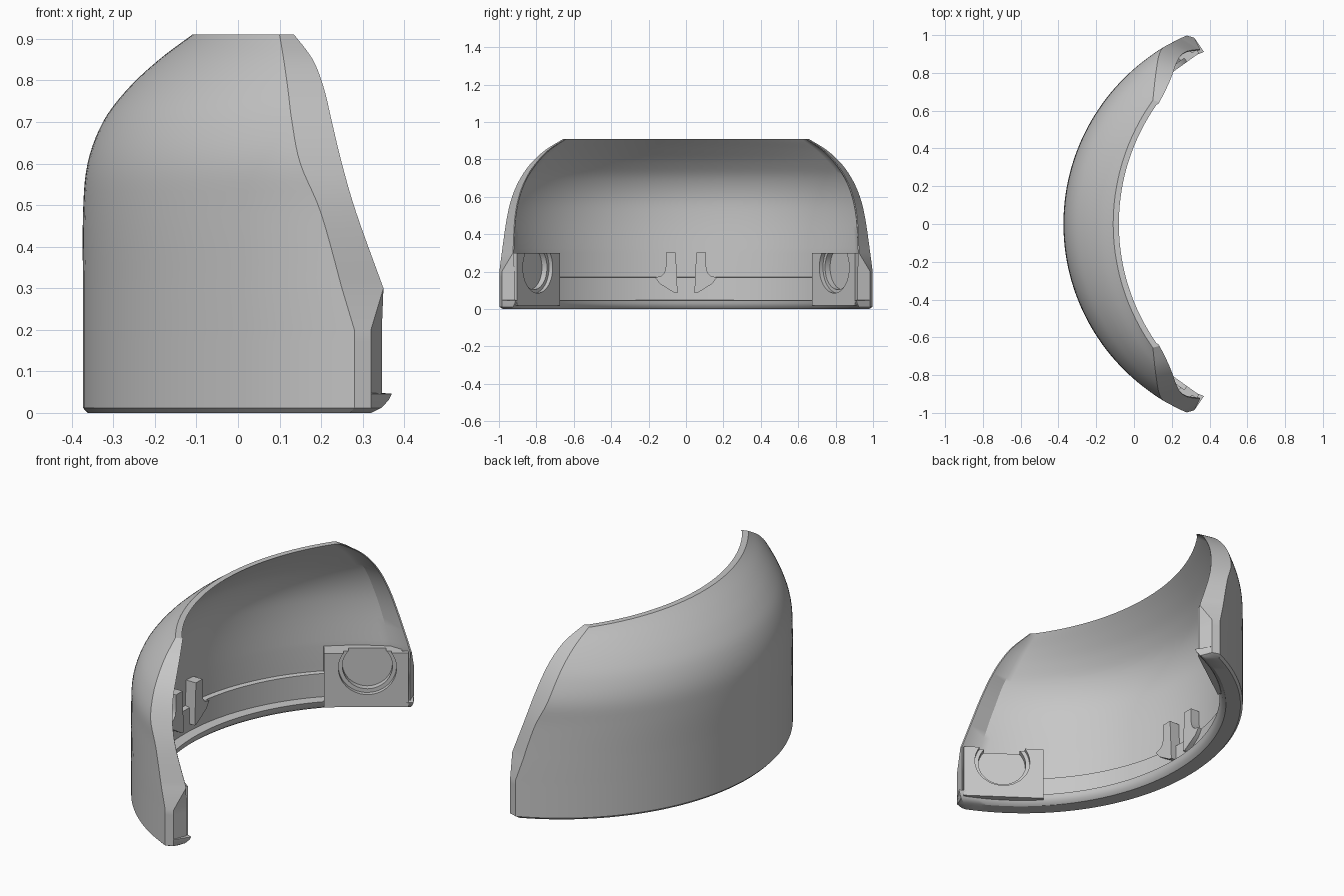
import bpy, bmesh, math
from mathutils import Vector

cube = bpy.data.objects.get("Cube")
if cube:
    bpy.data.objects.remove(cube, do_unlink=True)

grey = bpy.data.materials.new("plain_grey")
grey.use_nodes = True
grey.diffuse_color = (0.57, 0.57, 0.57, 1)
grey.node_tree.nodes["Principled BSDF"].inputs["Base Color"].default_value = (0.57, 0.57, 0.57, 1)


def finish(name, bm):
    bmesh.ops.recalc_face_normals(bm, faces=bm.faces)
    mesh = bpy.data.meshes.new(name)
    bm.to_mesh(mesh)
    bm.free()
    obj = bpy.data.objects.new(name, mesh)
    bpy.context.collection.objects.link(obj)
    mesh.materials.append(grey)
    bpy.ops.object.select_all(action='DESELECT')
    obj.select_set(True)
    bpy.context.view_layer.objects.active = obj
    bpy.ops.object.shade_smooth_by_angle(angle=math.radians(30))


def arc(z, middle, end_x, end_y, steps=64):
    """Circular arc at height z through the middle and both end points."""
    depth = end_x - middle
    radius = (depth ** 2 + end_y ** 2) / (2 * depth)
    half = math.asin(end_y / radius)
    return [Vector((middle + radius * (1 - math.cos(half * t)), radius * math.sin(half * t), z))
            for t in (2 * i / steps - 1 for i in range(steps + 1))]


def smooth_rows(rows, steps=5):
    """Catmull-Rom resampling of the level table."""
    out = []
    for i in range(len(rows) - 1):
        p = [rows[max(i - 1, 0)], rows[i], rows[i + 1], rows[min(i + 2, len(rows) - 1)]]
        for k in range(steps):
            t = k / steps
            out.append([b + 0.5 * t * (c - a + t * (2*a - 5*b + 4*c - d + t * (3*(b - c) + d - a)))
                        for a, b, c, d in zip(*p)])
    return out + [list(rows[-1])]


# Levels: height, middle x / end x / end y of the outer arc, the same of the inner arc,
# then x and y of the end lip and (lower levels) of the heel behind it
lower = [
    (0.0, -0.362, 0.27, 0.98, -0.285, 0.305, 0.925, 0.3, 0.965, 0.32, 0.935),
    (0.012, -0.373, 0.28, 0.998, -0.27, 0.335, 0.915, 0.32, 0.985, 0.345, 0.925),
    (0.03, -0.373, 0.28, 0.998, -0.262, 0.352, 0.91, 0.32, 0.985, 0.362, 0.915),
    (0.046, -0.373, 0.28, 0.998, -0.258, 0.36, 0.907, 0.32, 0.985, 0.37, 0.912),
    (0.048, -0.373, 0.28, 0.998, -0.311, 0.3, 0.935, 0.32, 0.985, 0.346, 0.918),
    (0.168, -0.373, 0.28, 0.998, -0.313, 0.3, 0.935, 0.32, 0.985, 0.346, 0.918),
    (0.172, -0.373, 0.28, 0.998, -0.338, 0.27, 0.94, 0.32, 0.985, 0.346, 0.918),
    (0.2, -0.373, 0.28, 0.998, -0.338, 0.27, 0.94, 0.32, 0.985, 0.346, 0.918),
]
upper = [
    (0.3, -0.373, 0.25, 0.985, -0.338, 0.235, 0.92, 0.35, 0.925),
    (0.48, -0.373, 0.2, 0.959, -0.337, 0.185, 0.908, 0.285, 0.916),
    (0.6, -0.362, 0.15, 0.93, -0.325, 0.155, 0.885, 0.25, 0.894),
    (0.7, -0.325, 0.13, 0.885, -0.286, 0.14, 0.845, 0.226, 0.855),
    (0.78, -0.265, 0.12, 0.828, -0.222, 0.13, 0.785, 0.207, 0.802),
    (0.85, -0.19, 0.11, 0.752, -0.148, 0.125, 0.715, 0.18, 0.735),
    (0.91, -0.11, 0.1, 0.655, -0.08, 0.12, 0.632, 0.135, 0.645),
]
levels = lower + [r + [r[7] - 0.004, r[8] - 0.006] for r in smooth_rows(upper)]

# Thin curved shell with thickened, faceted ends
bm = bmesh.new()
rings = []
for z, om, ox, oy, im, ix, iy, lx, ly, hx, hy in levels:
    loop = arc(z, om, ox, oy) + [Vector((lx, ly, z)), Vector((hx, hy, z))]
    loop += arc(z, im, ix, iy)[::-1] + [Vector((hx, -hy, z)), Vector((lx, -ly, z))]
    rings.append([bm.verts.new(v) for v in loop])
n = len(rings[0])
for a, b in zip(rings, rings[1:]):
    for i in range(n):
        j = (i + 1) % n
        bm.faces.new((a[i], a[j], b[j], b[i]))
cols = (n - 4) // 2
for ring in (rings[0], rings[-1]):
    out, inn = ring[:cols], ring[cols + 2:2 * cols + 2][::-1]
    for i in range(cols - 1):
        bm.faces.new((out[i], out[i + 1], inn[i + 1], inn[i]))
    bm.faces.new((out[-1], ring[cols], ring[cols + 1], inn[-1]))
    bm.faces.new((out[0], inn[0], ring[-2], ring[-1]))
finish("curved_shell", bm)


def prism(name, profile, place, near, far):
    """Extrude a flat profile between two depths."""
    bm = bmesh.new()
    a = [bm.verts.new(place(u, v, near)) for u, v in profile]
    b = [bm.verts.new(place(u, v, far)) for u, v in profile]
    bm.faces.new(a)
    bm.faces.new(b[::-1])
    for i in range(len(a)):
        j = (i + 1) % len(a)
        bm.faces.new((a[i], a[j], b[j], b[i]))
    finish(name, bm)


def notched(width, low, high, radius, centre_u=0.205, centre_v=0.222):
    """Rectangle with a round notch open at the top."""
    top = math.asin((high - centre_v) / radius)
    sweep = [top - (math.pi + 2 * top) * i / 32 for i in range(33)]
    notch = [(centre_u + radius * math.cos(a), centre_v + radius * math.sin(a)) for a in sweep]
    return [(0, low), (width, low), (width, high)] + notch + [(0, high)]


for side, label in ((1, "left"), (-1, "right")):
    # End pad with stepped round socket, lying along the chord of the wall
    start, end = Vector((0.015, 0.683)), Vector((0.338, 0.914))
    along = (end - start).normalized()
    inward = Vector((along.y, -along.x))
    width = (end - start).length
    short = width - 0.03

    def on_pad(u, v, depth):
        p = start + along * u + inward * depth
        return Vector((p.x, p.y * side, v))

    prism(label + "_end_pad", notched(width, 0.02, 0.3, 0.137), on_pad, -0.012, 0.012)
    prism(label + "_socket_rim", notched(short, 0.02, 0.3, 0.118), on_pad, -0.045, -0.012)
    back = [(0, 0.02), (short, 0.02), (short, 0.3), (0, 0.3)]
    prism(label + "_socket_back", back, on_pad, -0.088, -0.045)

    # Upright clip post with a flared foot
    post = [(0.055, 0.302), (0.108, 0.302), (0.108, 0.225), (0.115, 0.195), (0.13, 0.178),
            (0.165, 0.168), (0.14, 0.135), (0.1, 0.11), (0.06, 0.085), (0.045, 0.085)]
    prism(label + "_clip_post", post, lambda u, v, d: Vector((d, u * side, v)), -0.35, -0.28)
